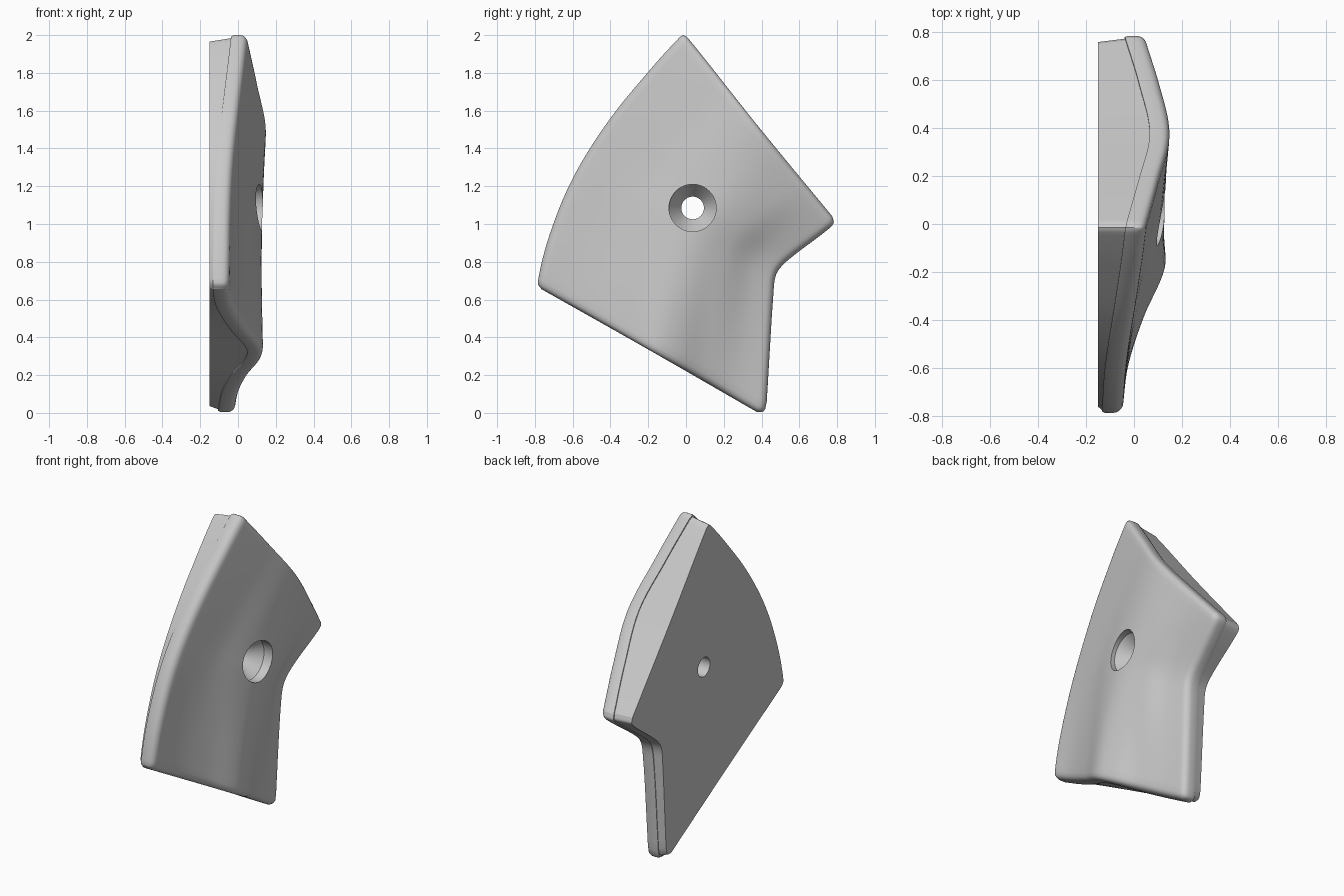
import bpy, bmesh, math
from mathutils import Vector
from mathutils.geometry import intersect_point_line

if "Cube" in bpy.data.objects:
    bpy.data.objects.remove(bpy.data.objects["Cube"], do_unlink=True)

BACK, ROUND, LIP, CENTRE = -0.15, 0.035, 0.085, Vector((0, 0.95))


def curve(keys, t):
    """Smooth curve through keys of (parameter, value...)."""
    pts = [(k[0], Vector(k[1:] + (0,) * (3 - len(k)))) for k in keys]
    i = max(j for j in range(len(pts) - 1) if pts[j][0] <= t or j == 0)

    def slope(j):
        a, b = pts[max(j - 1, 0)], pts[min(j + 1, len(pts) - 1)]
        return (b[1] - a[1]) / (b[0] - a[0])
    (t0, p0), (t1, p1) = pts[i], pts[i + 1]
    h = t1 - t0
    s = (t - t0) / h
    return (p0 * (1 + 2 * s) * (1 - s) ** 2 + slope(i) * h * s * (1 - s) ** 2
            + p1 * s * s * (3 - 2 * s) + slope(i + 1) * h * s * s * (s - 1))


# Outline sides as (parameter, y, z)
front_side = [(0, -.765, .655), (.03, -.785, .69), (.2, -.72, .95), (.45, -.59, 1.26),
              (.68, -.4, 1.56), (.88, -.17, 1.84), (.98, -.035, 1.987), (1, -.015, 2.0)]
rear_side = [(0, .375, .005), (.03, .41, .008), (.06, .425, .04), (.1, .431, .12), (.4, .462, .62),
             (.5, .478, .735), (.57, .53, .8), (.9, .74, .962), (.97, .782, 1.005), (1, .775, 1.04)]
top_side = [(0, -.015, 2.0), (.02, .01, 1.985), (.5, .38, 1.52), (1, .775, 1.04)]
low_side = [(0, -.765, .655), (.5, -.195, .333), (1, .375, .005)]

# Face heights across the plate at the bottom, middle and top
low_relief = [(0, -.05), (.15, -.03), (.33, .04), (.5, .13), (.6, .115), (.72, .045), (.85, 0), (1, -.02)]
mid_relief = [(0, -.03), (.25, .03), (.45, .1), (.6, .128), (.75, .095), (.88, .03), (1, -.005)]
top_relief = [(0, .05), (.25, .105), (.5, .15), (.77, .105), (1, .05)]


def outline(u, v):
    low, top = curve(low_side, u), curve(top_side, u)
    left, right = curve(front_side, v), curve(rear_side, v)
    a, b = Vector(low_side[0][1:]), Vector(low_side[-1][1:])
    c, d = Vector(top_side[0][1:]), Vector(top_side[-1][1:])
    corners = (a * (1 - u) + b * u) * (1 - v) + (c * (1 - u) + d * u) * v
    return low * (1 - v) + top * v + left * (1 - u) + right * u - corners


def relief(u, v):
    rows = [(t, curve(r, u)[0]) for t, r in ((0, low_relief), (.5, mid_relief), (1, top_relief))]
    return curve(rows, v)[0]


# Sample positions, closer together at the rim
edge = [0, .002, .006, .012, .02, .03, .045, .07]
steps = edge + [.1 + .8 * i / 32 for i in range(33)] + [1 - e for e in reversed(edge)]
n = len(steps)
flat = [[outline(u, v) for u in steps] for v in steps]
rim = ([(0, i) for i in range(n)] + [(j, n - 1) for j in range(1, n)]
       + [(n - 1, i) for i in range(n - 2, -1, -1)] + [(j, 0) for j in range(n - 2, 0, -1)])
border = [flat[j][i] for j, i in rim]


def rim_distance(p):
    best = 9
    for a, b in zip(border, border[1:] + border[:1]):
        if (p - a).length < best + (b - a).length:
            q, s = intersect_point_line(p, a, b)
            q = a if s < 0 else b if s > 1 else q
            best = min(best, (p - q.to_2d()).length)
    return best


# Sculpted front face with rounded rim
bm = bmesh.new()
grid = []
for j, v in enumerate(steps):
    row = []
    for i, u in enumerate(steps):
        p = flat[j][i]
        gap = max(ROUND - rim_distance(p), 0)
        drop = ROUND - math.sqrt(max(ROUND ** 2 - gap ** 2, 0))
        row.append(bm.verts.new((relief(u, v) - drop, p.x, p.y)))
    grid.append(row)
for j in range(n - 1):
    for i in range(n - 1):
        bm.faces.new((grid[j][i], grid[j][i + 1], grid[j + 1][i + 1], grid[j + 1][i]))

# Lip, tapered base wall and flat back
loops = [[grid[j][i] for j, i in rim]]


def ring(scale, x_of):
    loop = []
    for j, i in rim:
        p = CENTRE + (flat[j][i] - CENTRE) * scale
        loop.append(bm.verts.new((x_of(relief(steps[i], steps[j])), p.x, p.y)))
    loops.append(loop)


ring(1, lambda h: max(h - LIP + .012, BACK + .025))
ring(.994, lambda h: max(h - LIP, BACK + .018))
ring(.985, lambda h: max(h - LIP, BACK + .012))
ring(.967, lambda h: BACK)
for a, b in zip(loops, loops[1:]):
    for k in range(len(a)):
        m = (k + 1) % len(a)
        bm.faces.new((a[k], b[k], b[m], a[m]))
bm.faces.new(loops[-1])
bmesh.ops.recalc_face_normals(bm, faces=bm.faces[:])

grey = bpy.data.materials.new("light_grey")
grey.use_nodes = True
grey.diffuse_color = (.58, .58, .58, 1)
grey.node_tree.nodes["Principled BSDF"].inputs["Base Color"].default_value = grey.diffuse_color


def make_object(name, bm):
    mesh = bpy.data.meshes.new(name)
    bm.to_mesh(mesh)
    bm.free()
    mesh.materials.append(grey)
    ob = bpy.data.objects.new(name, mesh)
    bpy.context.collection.objects.link(ob)
    return ob


plate = make_object("climbing_hold_plate", bm)

# Countersunk bolt hole
bm = bmesh.new()
rings = []
for x, r in ((-.3, .06), (-.02, .06), (.07, .125), (.3, .125)):
    rings.append([bm.verts.new((x, .035 + r * math.cos(a), 1.085 + r * math.sin(a)))
                  for a in (math.tau * k / 48 for k in range(48))])
for a, b in zip(rings, rings[1:]):
    for k in range(48):
        bm.faces.new((a[k], a[(k + 1) % 48], b[(k + 1) % 48], b[k]))
bm.faces.new(rings[0])
bm.faces.new(rings[-1])
bmesh.ops.recalc_face_normals(bm, faces=bm.faces[:])
cutter = make_object("bolt_hole_cutter", bm)
cutter.hide_render = True

cut = plate.modifiers.new("bolt_hole", 'BOOLEAN')
cut.operation, cut.solver, cut.object = 'DIFFERENCE', 'EXACT', cutter
bpy.ops.object.select_all(action='DESELECT')
plate.select_set(True)
bpy.context.view_layer.objects.active = plate
bpy.ops.object.modifier_apply(modifier=cut.name)
bpy.data.objects.remove(cutter, do_unlink=True)
bpy.ops.object.shade_smooth_by_angle(angle=math.radians(35))
